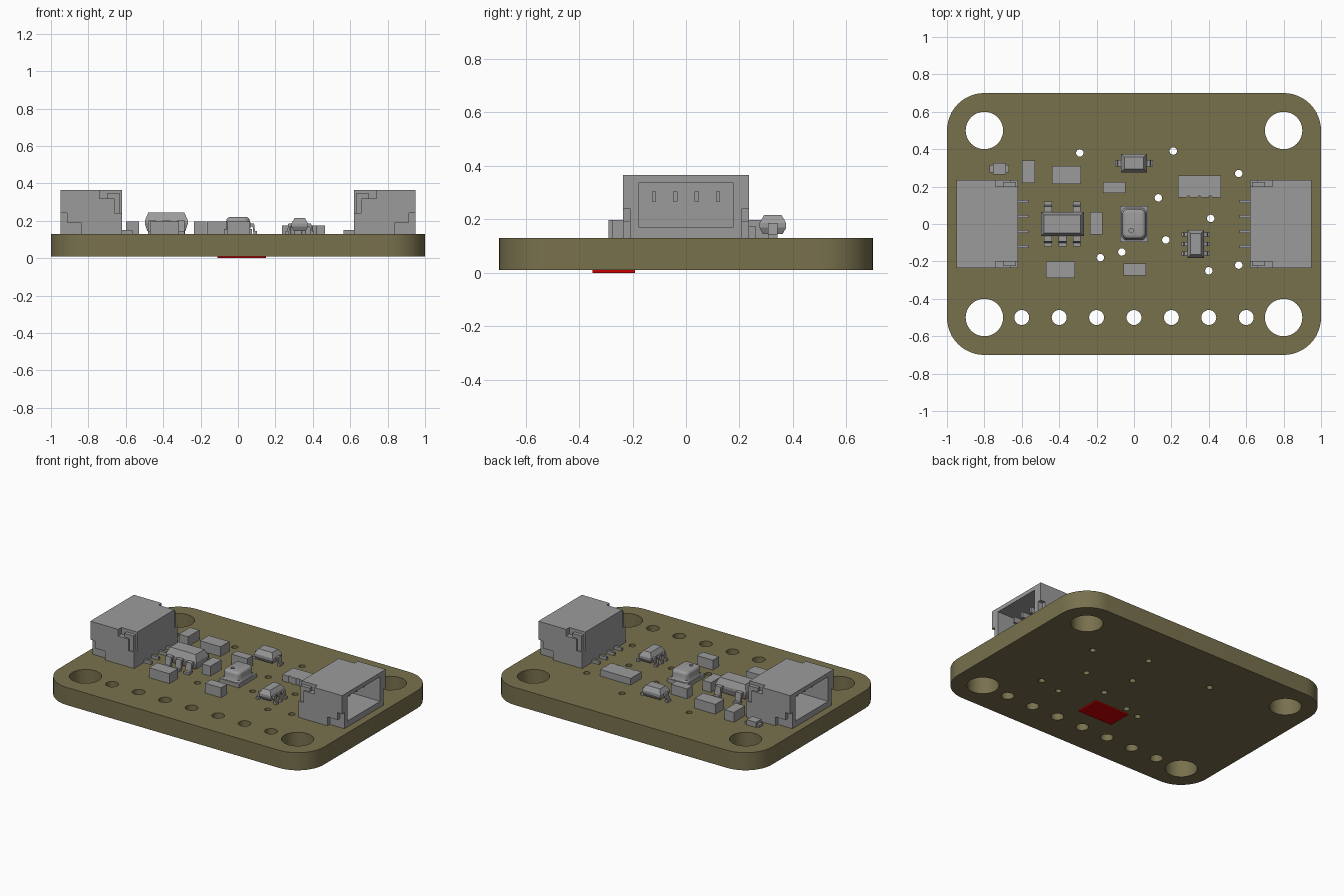
import bpy, bmesh, math
from mathutils import Matrix

if "Cube" in bpy.data.objects:
    bpy.data.objects.remove(bpy.data.objects["Cube"])

TOP = 0.13  # upper surface of the board


def material(name, rgb):
    m = bpy.data.materials.new(name)
    m.use_nodes = True
    m.diffuse_color = (*rgb, 1)
    m.node_tree.nodes["Principled BSDF"].inputs["Base Color"].default_value = (*rgb, 1)
    return m


OLIVE = material("olive board", (0.19, 0.165, 0.075))
GREY = material("component grey", (0.33, 0.33, 0.33))
RED = material("red plate", (0.6, 0.0, 0.0))


def finish(name, bm, mat=GREY):
    bmesh.ops.recalc_face_normals(bm, faces=bm.faces)
    mesh = bpy.data.meshes.new(name)
    bm.to_mesh(mesh)
    bm.free()
    mesh.materials.append(mat)
    ob = bpy.data.objects.new(name, mesh)
    bpy.context.collection.objects.link(ob)
    return ob


def add_box(bm, x, y, z):
    """Box from (min, max) pairs on each axis."""
    x, y, z = sorted(x), sorted(y), sorted(z)
    size = Matrix.Diagonal((x[1] - x[0], y[1] - y[0], z[1] - z[0], 1))
    mid = Matrix.Translation((sum(x) / 2, sum(y) / 2, sum(z) / 2))
    bmesh.ops.create_cube(bm, size=1, matrix=mid @ size)


def box(name, x, y, z, mat=GREY):
    bm = bmesh.new()
    add_box(bm, x, y, z)
    return finish(name, bm, mat)


def activate(ob):
    bpy.ops.object.select_all(action='DESELECT')
    bpy.context.view_layer.objects.active = ob
    ob.select_set(True)


def cut(ob, cutter):
    activate(ob)
    mod = ob.modifiers.new("cut", 'BOOLEAN')
    mod.operation, mod.object, mod.solver = 'DIFFERENCE', cutter, 'EXACT'
    bpy.ops.object.modifier_apply(modifier=mod.name)
    bpy.data.objects.remove(cutter)


def ring(cx, cy, r, n):
    return [(cx + r * math.cos(math.tau * i / n), cy + r * math.sin(math.tau * i / n))
            for i in range(n)]


def rounded(cx, cy, w, d, r, n):
    pts = []
    for k, (sx, sy) in enumerate([(1, 1), (-1, 1), (-1, -1), (1, -1)]):
        for i in range(n + 1):
            a = math.pi / 2 * (k + i / n)
            pts.append((cx + sx * (w / 2 - r) + r * math.cos(a),
                        cy + sy * (d / 2 - r) + r * math.sin(a)))
    return pts


def loft(name, loops):
    """Closed solid through a stack of (outline, z) loops."""
    bm = bmesh.new()
    rows = [[bm.verts.new((x, y, z)) for x, y in pts] for pts, z in loops]
    for a, b in zip(rows, rows[1:]):
        for i in range(len(a)):
            j = (i + 1) % len(a)
            bm.faces.new((a[i], a[j], b[j], b[i]))
    bm.faces.new(rows[0][::-1])
    bm.faces.new(rows[-1])
    return finish(name, bm)


# Board: filled flat curve with every drilled hole as an inner loop
loops = [rounded(0, 0, 2, 1.4, 0.2, 12)]
loops += [ring(sx * 0.8, sy * 0.5, 0.1, 40) for sx in (-1, 1) for sy in (-1, 1)]
loops += [ring(-0.6 + 0.2 * i, -0.5, 0.04, 24) for i in range(7)]
vias = [(-.29, .38), (.21, .39), (.56, .27), (.13, .14), (.41, .03),
        (.17, -.085), (-.065, -.15), (-.18, -.18), (.4, -.25), (.56, -.22)]
loops += [ring(x, y, 0.02, 16) for x, y in vias]
curve = bpy.data.curves.new("board", 'CURVE')
curve.dimensions, curve.fill_mode, curve.extrude = '2D', 'BOTH', 0.06
for pts in loops:
    spline = curve.splines.new('POLY')
    spline.points.add(len(pts) - 1)
    for p, (x, y) in zip(spline.points, pts):
        p.co = (x, y, 0, 1)
    spline.use_cyclic_u = True
curve.materials.append(OLIVE)
board = bpy.data.objects.new("board", curve)
bpy.context.collection.objects.link(board)
board.location.z = 0.07
activate(board)
bpy.ops.object.convert(target='MESH')
bm = bmesh.new()
bm.from_mesh(board.data)
bmesh.ops.remove_doubles(bm, verts=bm.verts, dist=0.0001)
bmesh.ops.recalc_face_normals(bm, faces=bm.faces)
bm.to_mesh(board.data)
bm.free()
bpy.ops.object.shade_smooth_by_angle(angle=math.radians(30))

# Red plate under the board
box("underside_plate", (-.11, .15), (-.35, -.19), (0, .01), RED)

# Side-entry connectors, open toward the board ends
for side, s in (("left", 1), ("right", -1)):
    shell = box(side + "_connector", (s * .62, s * .95), (-.235, .235), (TOP, .365))
    cut(shell, box("cavity", (s * .68, s * 1), (-.175, .175), (.17, .337)))
    for t in (-1, 1):
        inner, outer = (t * .2, t * .3), (t * .21, t * .3)
        cut(shell, box("notch", (s * .6, s * .74), inner, (.32, .4)))
        cut(shell, box("notch", (s * .6, s * .66), inner, (.24, .4)))
        cut(shell, box("foot_step", (s * .84, s * 1), outer, (.1, .19)))
        cut(shell, box("foot_step", (s * .915, s * 1), outer, (.1, .24)))
        # Metal latch seated in the notch
        box(side + "_connector_latch", (s * .63, s * .70), (t * .2, t * .225), (.24, .345))
    bm = bmesh.new()
    for i in range(4):
        y = -.12 + .08 * i
        add_box(bm, (s * .66, s * .87), (y - .008, y + .008), (.266, .304))
        add_box(bm, (s * .565, s * .64), (y - .008, y + .008), (TOP, TOP + .02))
    finish(side + "_connector_pins", bm)

# Block-shaped passives: centre x, y, width, depth
for x, y, w, d in [(-.565, .28, .07, .12), (-.36, .262, .155, .095),
                   (-.105, .195, .12, .06), (-.202, .005, .065, .12),
                   (-.392, -.245, .155, .09), (.005, -.243, .12, .065)]:
    box("capacitor", (x - w / 2, x + w / 2), (y - d / 2, y + d / 2), (TOP, .197))

# Resistor array with scalloped long edge
array = box("resistor_array", (.235, .465), (.142, .26), (TOP, .175))
for i in range(3):
    x = .292 + .058 * i
    cut(array, loft("scallop", [(ring(x, .138, .012, 12), .1), (ring(x, .138, .012, 12), .2)]))


def lead(bm, x, y, angle, reach, width, height):
    """Bent lead running outward from (x, y): foot, riser and shoulder."""
    t = .016
    prof = [(-.02, height), (reach * .5, height), (reach * .65, TOP + t), (reach, TOP + t),
            (reach, TOP), (reach * .4, TOP), (reach * .25, height - t), (-.02, height - t)]
    turn = Matrix.Translation((x, y, 0)) @ Matrix.Rotation(angle, 4, 'Z')
    sides = [[bm.verts.new(turn @ Matrix.Translation((u, v, z)).translation)
              for u, z in prof] for v in (-width / 2, width / 2)]
    bm.faces.new(sides[0])
    bm.faces.new(sides[1][::-1])
    for i in range(len(prof)):
        j = (i + 1) % len(prof)
        bm.faces.new((sides[0][i], sides[0][j], sides[1][j], sides[1][i]))


def chip(name, x, y, w, d, top, leads, reach, width):
    """Moulded body widest at its middle, with leads given as (x, y, angle)."""
    low, mid, tp = TOP + .015, TOP + (top - TOP) * .55, .018

    def rect(inset):
        a, b = w / 2 - inset, d / 2 - inset
        return [(x - a, y - b), (x + a, y - b), (x + a, y + b), (x - a, y + b)]
    loft(name + "_body", [(rect(tp * .7), low), (rect(0), mid - .008),
                          (rect(0), mid + .008), (rect(tp), top)])
    bm = bmesh.new()
    for lx, ly, a in leads:
        lead(bm, lx, ly, a, reach, width, mid + .008)
    finish(name + "_leads", bm)


UP, DOWN, EAST, WEST = math.pi / 2, -math.pi / 2, 0, math.pi
chip("regulator", -.383, 0, .23, .13, .243,
     [(x, -.065, DOWN) for x in (-.46, -.383, -.306)] +
     [(x, .065, UP) for x in (-.46, -.306)], .055, .042)
chip("level_shifter", .33, -.107, .09, .15, .215,
     [(.375, -.107 + k * .05, EAST) for k in (-1, 0, 1)] +
     [(.285, -.107 + k * .05, WEST) for k in (-1, 0, 1)], .032, .022)
chip("diode", 0, .325, .14, .1, .217,
     [(.07, .325, EAST), (-.07, .325, WEST)], .032, .035)

# Small indicator lamp: low base, raised lens and end pads
bm = bmesh.new()
add_box(bm, (-.755, -.685), (.265, .325), (TOP, .165))
for x in (-.757, -.683):
    add_box(bm, (x - .016, x + .016), (.275, .315), (TOP, .147))
finish("indicator_lamp", bm)

# Sensor: flat base, domed-edge metal lid and vent hole
box("sensor_base", (-.075, .075), (-.095, .095), (TOP, .155))
lid_rows = [(rounded(0, 0, .136, .172, .03, 6), .155), (rounded(0, 0, .124, .16, .03, 6), .165)]
lid_rows.append((rounded(0, 0, .124, .16, .03, 6), .2))
for k in (1, 2, 3, 4):
    a = math.pi / 2 * k / 4
    inset = .02 * (1 - math.cos(a))
    lid_rows.append((rounded(0, 0, .124 - 2 * inset, .16 - 2 * inset, .03 - inset, 6),
                     .2 + .02 * math.sin(a)))
lid = loft("sensor_lid", lid_rows)
cut(lid, loft("vent", [(ring(-.015, -.035, .012, 16), .19), (ring(-.015, -.035, .012, 16), .25)]))
activate(lid)
bpy.ops.object.shade_smooth_by_angle(angle=math.radians(35))
